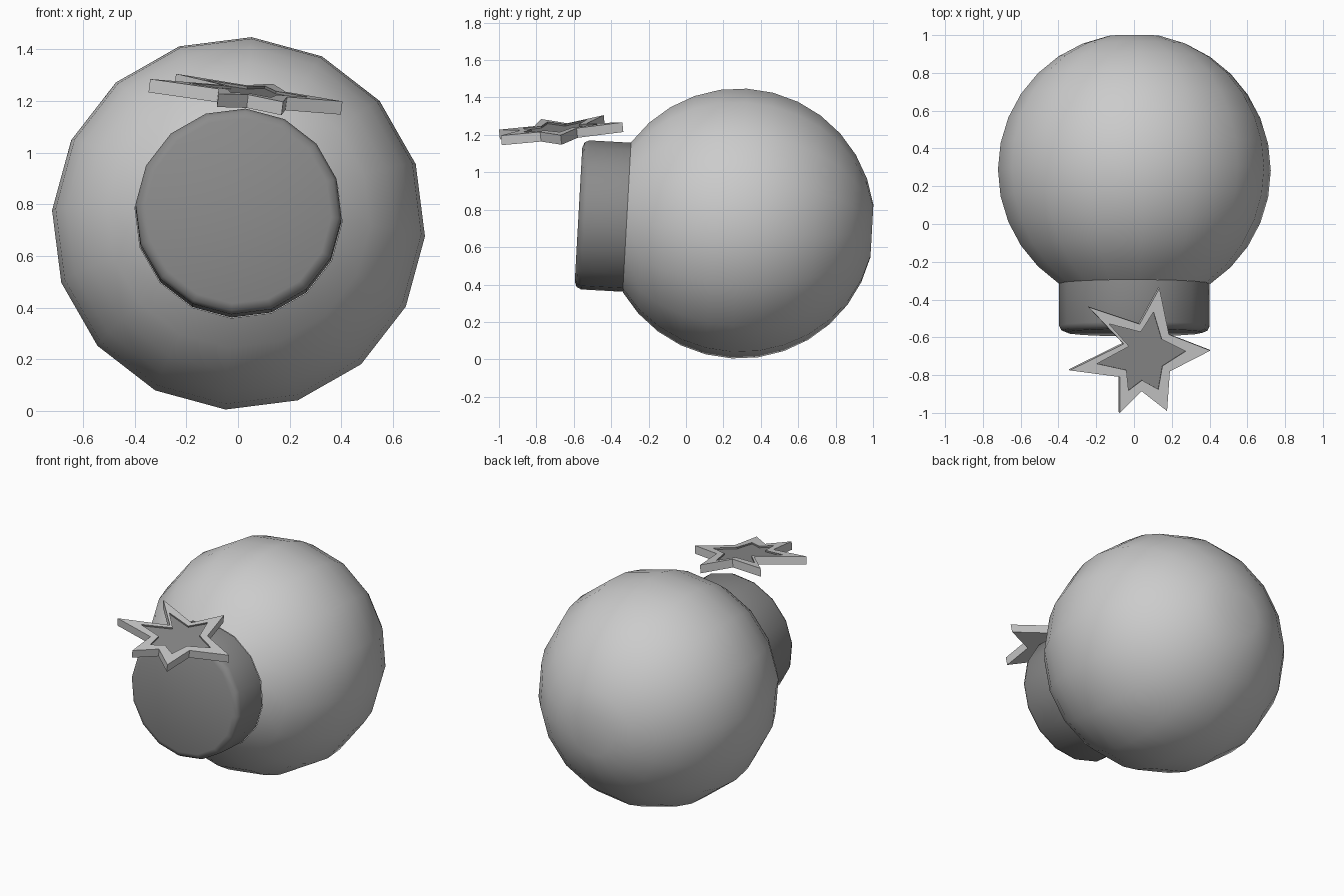
import bpy, bmesh, math
from mathutils import Vector

if "Cube" in bpy.data.objects:
    bpy.data.objects.remove(bpy.data.objects["Cube"])

SIDES, R = 16, 0.724
TILT, ROLL = math.radians(3.2), math.radians(86)
CENTRE = Vector((0.002, 0.285, 0.726))

# body axis: points forward (-y) and slightly up
fwd = Vector((0, -math.cos(TILT), math.sin(TILT)))
right = Vector((1, 0, 0))
up = fwd.cross(right)


def grey(name, value):
    mat = bpy.data.materials.new(name)
    mat.diffuse_color = (value, value, value, 1)
    mat.use_nodes = True
    mat.node_tree.nodes["Principled BSDF"].inputs["Base Color"].default_value = mat.diffuse_color
    return mat


mid_grey = grey("mid_grey", 0.56)
dark_grey = grey("dark_grey", 0.26)


def finish(name, bm, mats, smooth=None):
    bmesh.ops.recalc_face_normals(bm, faces=bm.faces)
    me = bpy.data.meshes.new(name)
    bm.to_mesh(me)
    bm.free()
    for m in mats:
        me.materials.append(m)
    ob = bpy.data.objects.new(name, me)
    bpy.context.collection.objects.link(ob)
    if smooth:
        bpy.ops.object.select_all(action='DESELECT')
        ob.select_set(True)
        bpy.context.view_layer.objects.active = ob
        bpy.ops.object.shade_smooth_by_angle(angle=math.radians(smooth))
    return ob


def bridge(bm, a, b):
    n = len(a)
    for i in range(n):
        j = (i + 1) % n
        bm.faces.new((a[i], a[j], b[j], b[i]))


def lathe(name, profile, mat, smooth, cap):
    """Spin (radius, distance along axis) points around the body axis; cap one end ring."""
    bm = bmesh.new()
    rings = []
    for r, t in profile:
        ring = []
        for k in range(SIDES):
            a = ROLL + k * math.tau / SIDES
            ring.append(bm.verts.new(CENTRE + fwd * t + (right * math.cos(a) + up * math.sin(a)) * r))
        rings.append(ring)
    for a, b in zip(rings, rings[1:]):
        bridge(bm, a, b)
    bm.faces.new(rings[cap])
    return finish(name, bm, [mat], smooth)


# round body with a small flat back, open where the neck joins
step = math.pi / 16
lathe("round_body", [(R * math.sin(k * step), -R * math.cos(k * step)) for k in range(1, 14)],
      mid_grey, 35, cap=0)

# short dark neck with a rounded front rim
lathe("neck", [(0.40, 0.602), (0.40, 0.825), (0.388, 0.850), (0.36, 0.861)], dark_grey, 50, cap=-1)

# six-pointed spark floating over the neck, with a slightly sunken dark inner star
outline = [(0.135, -0.34), (0.185, -0.585), (0.405, -0.67), (0.19, -0.78), (0.175, -0.99), (0.04, -0.885),
           (-0.075, -1.0), (-0.075, -0.81), (-0.34, -0.775), (-0.055, -0.635), (-0.24, -0.44), (0.03, -0.53)]
MID = Vector((0.05, -0.68))
normal = Vector((0.13, -0.10, 1)).normalized()


def star_ring(bm, scale_tip, scale_valley, depth):
    ring = []
    for i, p in enumerate(outline):
        q = MID + (Vector(p) - MID) * (scale_valley if i % 2 else scale_tip)
        z = 1.285 - 0.13 * (q.x + 0.34) + 0.10 * (q.y + 0.775)
        ring.append(bm.verts.new(Vector((q.x, q.y, z)) - normal * depth))
    return ring


bm = bmesh.new()
rings = [star_ring(bm, 1, 1, 0.052), star_ring(bm, 1, 1, 0),
         star_ring(bm, 0.63, 0.72, 0), star_ring(bm, 0.63, 0.72, 0.01)]
for a, b in zip(rings, rings[1:]):
    bridge(bm, a, b)
bm.faces.new(rings[0])
inner = bm.faces.new(rings[-1])
inner.material_index = 1
for e in inner.edges:
    for f in e.link_faces:
        f.material_index = 1
finish("spark_star", bm, [mid_grey, dark_grey])
